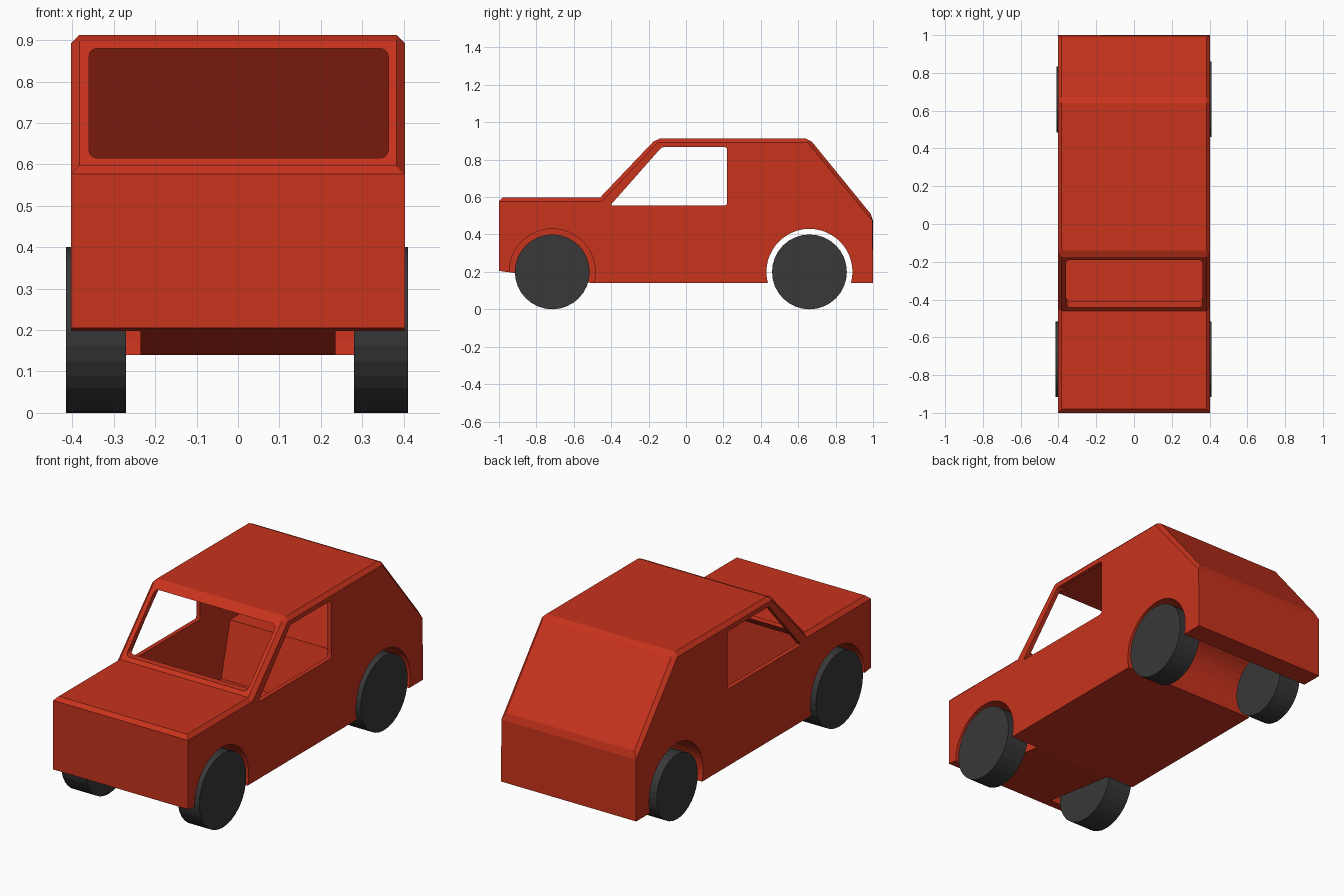
import bpy, bmesh, math
from mathutils import Matrix

if "Cube" in bpy.data.objects:
    bpy.data.objects.remove(bpy.data.objects["Cube"])


def material(name, rgb):
    m = bpy.data.materials.new(name)
    m.diffuse_color = (*rgb, 1)
    m.use_nodes = True
    m.node_tree.nodes["Principled BSDF"].inputs["Base Color"].default_value = m.diffuse_color
    return m


red = material("red_paint", (0.58, 0.033, 0.012))
dark = material("dark_rubber", (0.04, 0.04, 0.04))


def link(bm, name, mat):
    bmesh.ops.recalc_face_normals(bm, faces=bm.faces[:])
    me = bpy.data.meshes.new(name)
    bm.to_mesh(me)
    bm.free()
    me.materials.append(mat)
    ob = bpy.data.objects.new(name, me)
    bpy.context.collection.objects.link(ob)
    return ob


def prism(name, pts, axis, lo, hi, select=None, offset=0, segments=1):
    """Extrude a 2D outline along x or y, chamfering the edges picked by select."""
    bm = bmesh.new()
    place = (lambda p, t: (t, *p)) if axis == 'x' else (lambda p, t: (p[0], t, p[1]))
    a = [bm.verts.new(place(p, lo)) for p in pts]
    b = [bm.verts.new(place(p, hi)) for p in pts]
    bm.faces.new(a)
    bm.faces.new(b)
    for i in range(len(pts)):
        j = (i + 1) % len(pts)
        bm.faces.new((a[i], a[j], b[j], b[i]))
    bmesh.ops.recalc_face_normals(bm, faces=bm.faces[:])
    if select:
        bmesh.ops.bevel(bm, geom=[e for e in bm.edges if select(e)], offset=offset,
                        segments=segments, profile=0.5, affect='EDGES')
    return link(bm, name, red)


def cylinder(name, x0, x1, y, r, sides, mat):
    bm = bmesh.new()
    m = Matrix.Translation(((x0 + x1) / 2, y, 0.2)) @ Matrix.Rotation(math.pi / 2, 4, 'Y')
    bmesh.ops.create_cone(bm, cap_ends=True, segments=sides, radius1=r, radius2=r,
                          depth=x1 - x0, matrix=m)
    return link(bm, name, mat)


def along(k):
    return lambda e: abs(e.verts[0].co[k] - e.verts[1].co[k]) > 0.3 and \
        all(abs(e.verts[0].co[i] - e.verts[1].co[i]) < 1e-4 for i in range(3) if i != k)


def upper_edge(e):
    # upper body edges, leaving the concave fold below the windscreen sharp
    p, q = (v.co for v in e.verts)
    fold = abs(p.y + 0.46) < 1e-3 and abs(q.y + 0.46) < 1e-3
    return min(p.z, q.z) > 0.45 and not fold


# body shell from the side profile
W = 0.403
body = prism("car_body", [(-1, 0.205), (-1, 0.597), (-0.46, 0.597), (-0.16, 0.912),
                          (0.66, 0.912), (1, 0.495), (1, 0.14), (-0.5, 0.14)],
             'x', -W, W, upper_edge, 0.02)

# cutters: cabin space, windows, wheel arches
cutters = [
    prism("cabin_cut", [(-0.45, 0.165), (-0.45, 0.57), (-0.145, 0.885), (0.64, 0.885),
                        (0.97, 0.475), (0.97, 0.455), (0.475, 0.455), (0.40, 0.165)],
          'x', -0.38, 0.38),
    prism("side_window_cut", [(-0.405, 0.555), (-0.13, 0.867), (0.22, 0.867), (0.22, 0.555)],
          'x', -0.6, 0.6, along(0), 0.012, 2),
    prism("windscreen_cut", [(-0.36, 0.615), (-0.36, 0.88), (0.363, 0.88), (0.363, 0.615)],
          'y', -0.8, 0, along(1), 0.02, 3),
    cylinder("rear_arch_cut", -0.6, 0.6, 0.66, 0.23, 48, red),
    cylinder("front_arch_cut_left", -0.6, -0.235, -0.715, 0.23, 48, red),
    cylinder("front_arch_cut_right", 0.235, 0.6, -0.715, 0.23, 48, red),
]
bpy.context.view_layer.objects.active = body
for c in cutters:
    c.hide_render = True
    mod = body.modifiers.new(c.name, 'BOOLEAN')
    mod.operation = 'DIFFERENCE'
    mod.solver = 'EXACT'
    mod.object = c
    bpy.ops.object.modifier_apply(modifier=mod.name)
for c in cutters:
    bpy.data.objects.remove(c)

# wheels
for name, x0, x1, y, r in (("front_left_wheel", -0.415, -0.27, -0.715, 0.2),
                           ("front_right_wheel", 0.28, 0.41, -0.715, 0.2),
                           ("rear_left_wheel", -0.41, -0.28, 0.66, 0.175),
                           ("rear_right_wheel", 0.28, 0.41, 0.66, 0.2)):
    cylinder(name, x0, x1, y, r, 32, dark)
